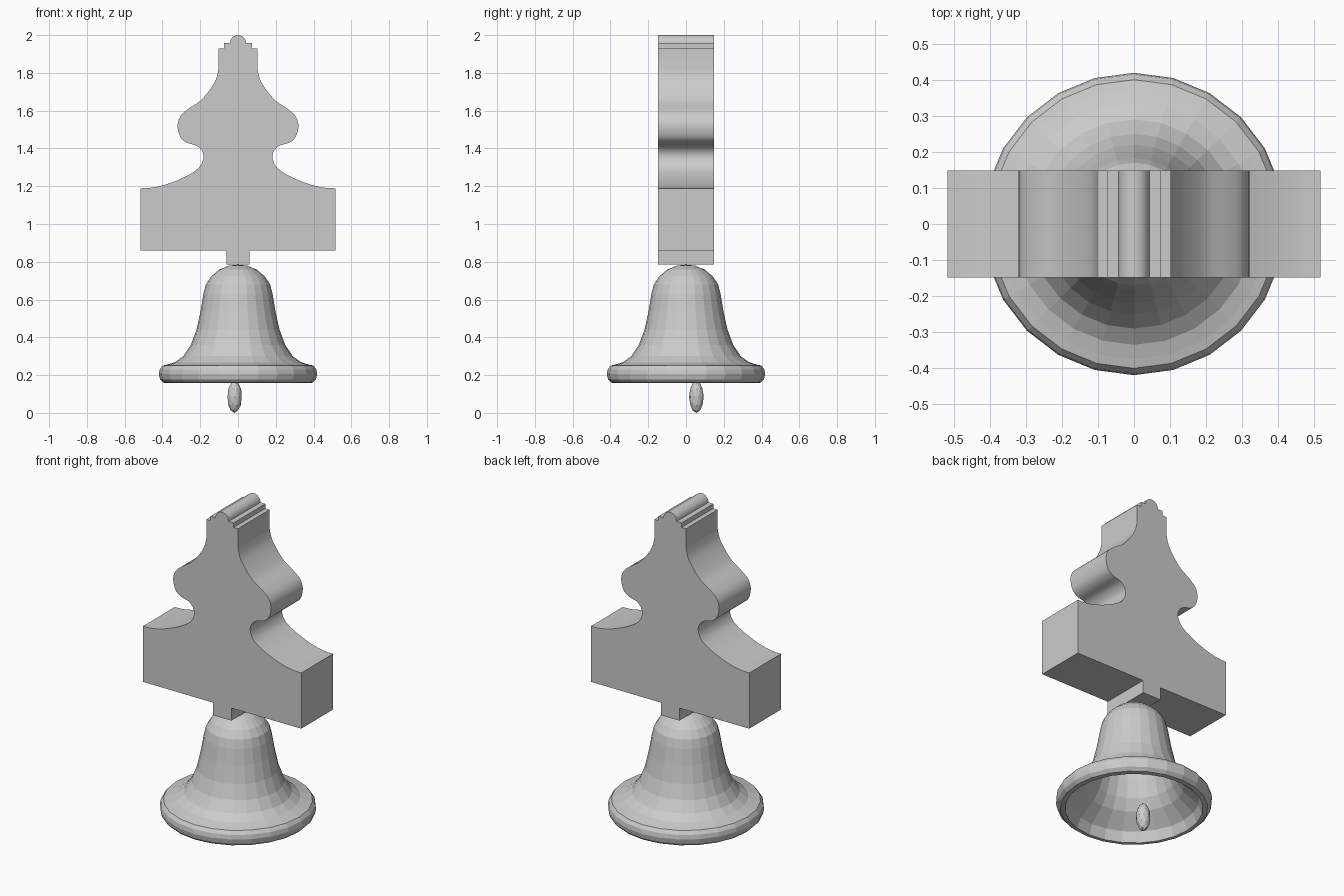
import bpy, bmesh, math
from mathutils import Matrix, Vector
from mathutils.geometry import interpolate_bezier

if "Cube" in bpy.data.objects:
    bpy.data.objects.remove(bpy.data.objects["Cube"])


def finish(bm, name):
    bmesh.ops.recalc_face_normals(bm, faces=bm.faces)
    me = bpy.data.meshes.new(name)
    bm.to_mesh(me)
    bm.free()
    ob = bpy.data.objects.new(name, me)
    bpy.context.collection.objects.link(ob)
    return ob


def smooth_path(pts, n=4):
    """Sample a smooth curve passing through the given 2D points."""
    p = [Vector((a, b, 0)) for a, b in pts]
    tan = [(p[min(i + 1, len(p) - 1)] - p[max(i - 1, 0)]) / 6 for i in range(len(p))]
    out = []
    for i in range(len(p) - 1):
        seg = interpolate_bezier(p[i], p[i] + tan[i], p[i + 1] - tan[i + 1], p[i + 1], n + 1)
        out += [(v.x, v.y) for v in seg[:-1]]
    return out + [pts[-1]]


# Headstock: mirrored scroll profile, extruded front to back
finial = [(0.043 * math.sin(math.radians(a)), 1.957 + 0.043 * math.cos(math.radians(a)))
          for a in range(0, 91, 15)]
steps = [(0.075, 1.957), (0.075, 1.93), (0.103, 1.93)]
scroll = smooth_path([(0.103, 1.82), (0.117, 1.765), (0.15, 1.71), (0.2, 1.652), (0.265, 1.608),
                      (0.305, 1.57), (0.32, 1.52), (0.305, 1.46), (0.27, 1.43),
                      (0.22, 1.415), (0.19, 1.385), (0.184, 1.345), (0.21, 1.295),
                      (0.28, 1.25), (0.37, 1.213), (0.45, 1.193), (0.517, 1.189)])
base = [(0.517, 0.86), (0.06, 0.86), (0.06, 0.785)]
half = finial + steps + scroll + base
outline = half + [(-x, z) for x, z in reversed(half[1:])]
bm = bmesh.new()
front = bm.faces.new([bm.verts.new((x, -0.148, z)) for x, z in outline])
ext = bmesh.ops.extrude_face_region(bm, geom=[front], use_keep_orig=True)
bmesh.ops.translate(bm, vec=(0, 0.296, 0),
                    verts=[g for g in ext["geom"] if isinstance(g, bmesh.types.BMVert)])
stock = finish(bm, "headstock")

# Bell: thin-walled profile with rolled lip, spun in 24 sides
outer = [(0, 0.785), (0.05, 0.779), (0.1, 0.758), (0.142, 0.722), (0.17, 0.68), (0.183, 0.63),
         (0.198, 0.54), (0.22, 0.44), (0.25, 0.36), (0.29, 0.3), (0.335, 0.268), (0.375, 0.256)]
lip = [(0.4, 0.25), (0.415, 0.23), (0.419, 0.205), (0.413, 0.178), (0.395, 0.16), (0.37, 0.157)]
inner = [(0.362, 0.18), (0.35, 0.215), (0.31, 0.25), (0.265, 0.29), (0.226, 0.35), (0.196, 0.44),
         (0.174, 0.54), (0.16, 0.62), (0.14, 0.68), (0.09, 0.732), (0, 0.758)]
bm = bmesh.new()
vs = [bm.verts.new((r, 0, z)) for r, z in outer + lip + inner]
es = [bm.edges.new(pair) for pair in zip(vs, vs[1:])]
bmesh.ops.spin(bm, geom=vs + es, cent=(0, 0, 0), axis=(0, 0, 1),
               angle=2 * math.pi, steps=24, use_merge=False)
bmesh.ops.remove_doubles(bm, verts=bm.verts, dist=0.0005)
bmesh.ops.dissolve_degenerate(bm, edges=bm.edges, dist=0.0001)
finish(bm, "bell")

# Clapper: faceted drop hanging slightly off centre
bm = bmesh.new()
bmesh.ops.create_icosphere(bm, subdivisions=2, radius=1,
                           matrix=Matrix.Translation((-0.018, 0.055, 0.085))
                           @ Matrix.Diagonal((0.039, 0.039, 0.085, 1)))
finish(bm, "clapper")

# Soften only the scroll curves of the headstock
bpy.context.view_layer.objects.active = stock
stock.select_set(True)
bpy.ops.object.shade_smooth_by_angle(angle=math.radians(30))
